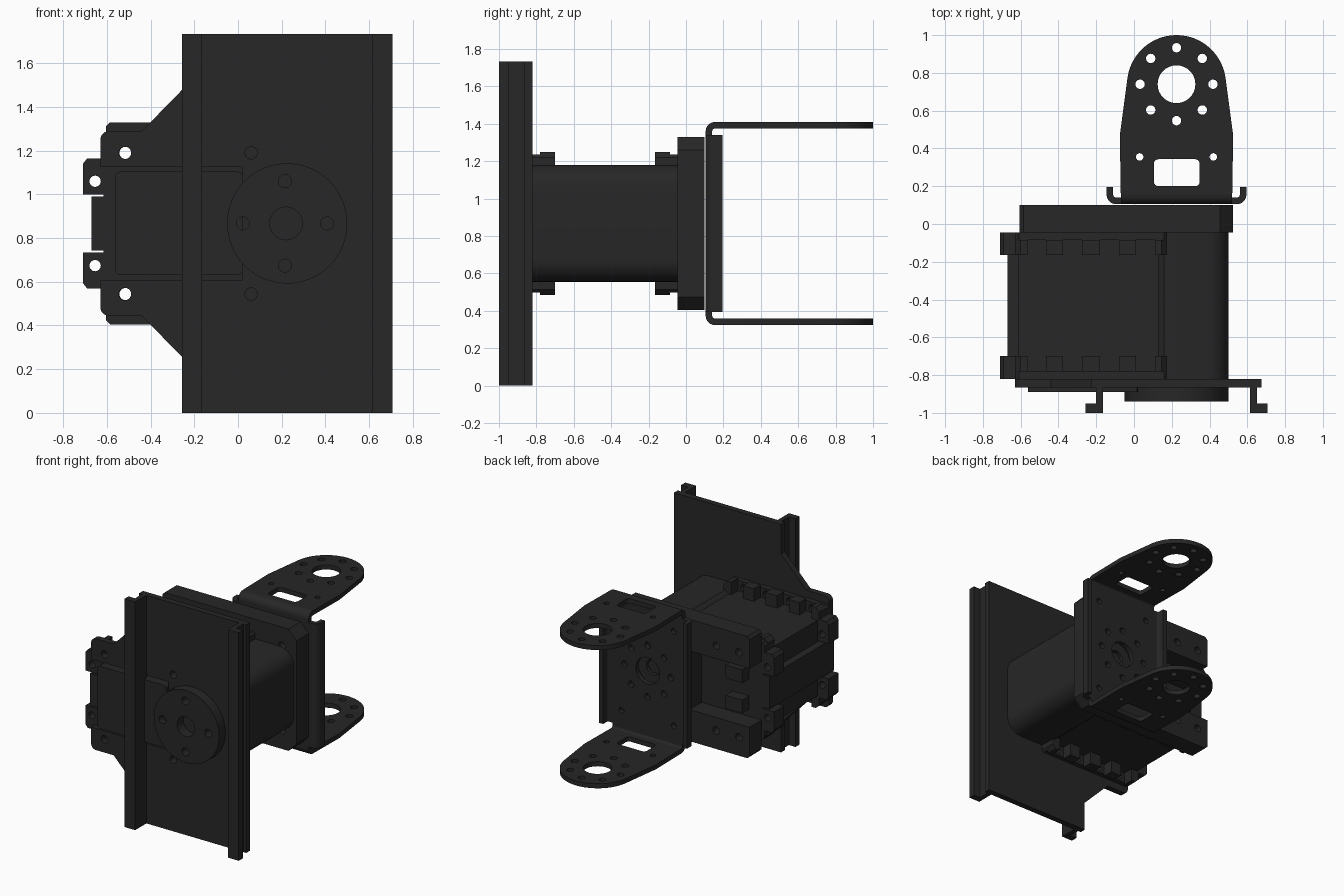
import bpy, bmesh
from math import sin, cos, pi
from mathutils import Matrix, Vector

if "Cube" in bpy.data.objects:
    bpy.data.objects.remove(bpy.data.objects["Cube"])

CZ = 0.867          # mid height, everything mirrors about it
CX = 0.225          # turning axis
H = 2 * CZ
mat = bpy.data.materials.new("dark_grey")
mat.diffuse_color = (0.02, 0.02, 0.02, 1)
mat.use_nodes = True
mat.node_tree.nodes["Principled BSDF"].inputs["Base Color"].default_value = mat.diffuse_color
PLANES = {  # columns: where local x, y and the extrusion direction go
    'xy': Matrix(((1, 0, 0), (0, 1, 0), (0, 0, 1))),
    'xz': Matrix(((1, 0, 0), (0, 0, -1), (0, 1, 0))),
    'yz': Matrix(((0, 0, 1), (1, 0, 0), (0, 1, 0))),
}


def fillet(pts):
    """Outline of (x, y[, radius]) points with rounded corners."""
    out = []
    for i, p in enumerate(pts):
        v = Vector(p[:2])
        if len(p) < 3:
            out.append(v)
            continue
        a = Vector(pts[i - 1][:2]) - v
        b = Vector(pts[(i + 1) % len(pts)][:2]) - v
        a, b = v + a.normalized() * p[2], v + b.normalized() * p[2]
        # circular-like arc for right-angled corners
        c = a + b - v
        for k in range(7):
            t = k / 6 * pi / 2
            out.append(c + (a - c) * cos(t) + (b - c) * sin(t))
    return out


def circle(x, y, r, n=24):
    return [(x + r * cos(2 * pi * i / n), y + r * sin(2 * pi * i / n)) for i in range(n)]


def ring(x, y, dist, r, n):
    return [circle(x + dist * cos(2 * pi * i / n), y + dist * sin(2 * pi * i / n), r, 16)
            for i in range(n)]


def rect(x0, x1, y0, y1, r=None):
    e = (r,) if r else ()
    return fillet([(x0, y0) + e, (x1, y0) + e, (x1, y1) + e, (x0, y1) + e])


def flip(pts):
    return [(p[0], H - p[1]) + tuple(p[2:]) for p in pts]


def sym(upper):
    return fillet(upper + flip(upper)[::-1])


def prism(name, plane, lo, hi, outline, holes=()):
    """Flat outline with holes, extruded from lo to hi along the plane's normal."""
    cu = bpy.data.curves.new(name, 'CURVE')
    cu.dimensions = '2D'
    cu.fill_mode = 'BOTH'
    cu.extrude = (hi - lo) / 2
    for loop in [outline, *holes]:
        s = cu.splines.new('POLY')
        s.points.add(len(loop) - 1)
        for q, p in zip(s.points, loop):
            q.co = (p[0], p[1], 0, 1)
        s.use_cyclic_u = True
    tmp = bpy.data.objects.new(name + "_tmp", cu)
    bpy.context.collection.objects.link(tmp)
    dg = bpy.context.evaluated_depsgraph_get()
    me = bpy.data.meshes.new_from_object(tmp.evaluated_get(dg))
    bpy.data.objects.remove(tmp)
    mid = (lo + hi) / 2 * (-1 if plane == 'xz' else 1)
    me.transform(PLANES[plane].to_4x4() @ Matrix.Translation((0, 0, mid)))
    bm = bmesh.new()
    bm.from_mesh(me)
    bmesh.ops.remove_doubles(bm, verts=bm.verts, dist=1e-5)
    bmesh.ops.recalc_face_normals(bm, faces=bm.faces)
    bm.to_mesh(me)
    bm.free()
    me.materials.clear()
    me.materials.append(mat)
    ob = bpy.data.objects.new(name, me)
    bpy.context.collection.objects.link(ob)
    bpy.ops.object.select_all(action='DESELECT')
    ob.select_set(True)
    bpy.context.view_layer.objects.active = ob
    bpy.ops.object.shade_smooth_by_angle(angle=0.6)
    return ob


LUGS = [-0.515, -0.325, -0.13, 0.06]
ZH = (1.19, H - 1.19)

# mounting plate with a notch on the left and two hooked rails
prism("mounting_plate", 'xz', -0.865, -0.82,
      sym([(0.02, 1.125), (-0.63, 1.125), (-0.63, 1.29, 0.04), (-0.44, 1.29),
           (-0.225, 1.51), (-0.225, H), (0.675, H)]),
      [circle(x, z, 0.028) for x in (-0.517, 0.06) for z in ZH])
hook = [(-0.165, -0.865), (-0.165, -1), (-0.256, -1), (-0.256, -0.95), (-0.2, -0.95), (-0.2, -0.865)]
prism("left_rail", 'xy', 0, H, hook)
prism("right_rail", 'xy', 0, H, [(2 * CX - x, y) for x, y in hook])

# motor housing
prism("motor_body", 'xz', -0.82, -0.045,
      sym([(-0.67, 0.99), (-0.615, 0.99), (-0.615, 1.155), (0.13, 1.155),
           (0.16, 1.18), (0.5, 1.18, 0.12)]))
prism("rear_cap", 'xz', -0.89, -0.80, rect(-0.56, 0.02, 0.63, H - 0.63, 0.02))
prism("front_horn", 'xz', -0.94, -0.86, circle(CX, CZ, 0.275, 64),
      [circle(CX - 0.005, CZ, 0.075), *ring(CX - 0.01, CZ, 0.193, 0.03, 4)])

# lug strips with nut pockets, and end tabs, on both ends of the housing
teeth = [(-0.63, 1.22), (-0.60, 1.25)]
for x in LUGS:
    teeth += [(x - 0.05, 1.25), (x - 0.05, 1.155), (x + 0.05, 1.155), (x + 0.05, 1.25)]
teeth += [(0.145, 1.25), (0.175, 1.22), (0.175, 1.1), (-0.59, 1.1), (-0.59, 1.13), (-0.63, 1.13)]
solid = [(-0.63, 1.21), (-0.61, 1.235), (0.16, 1.235), (0.175, 1.22), (0.175, 1.1), (-0.59, 1.1),
         (-0.59, 1.13), (-0.63, 1.13)]
tab = [(-0.69, 1.165), (-0.60, 1.165), (-0.60, 1.0), (-0.71, 1.0), (-0.71, 1.14)]
for end, outer, inner in (("front", (-0.82, -0.78), (-0.78, -0.70)),
                          ("back", (-0.085, -0.045), (-0.165, -0.085))):
    for side, f in (("top", list), ("bottom", flip)):
        z = ZH[0] if side == "top" else ZH[1]
        prism(f"{end}_{side}_lug_face", 'xz', *outer, f(solid),
              [circle(x, z, 0.028, 16) for x in LUGS])
        prism(f"{end}_{side}_lug_teeth", 'xz', *inner, f(teeth))
        zt = 1.06 if side == "top" else H - 1.06
        prism(f"{end}_{side}_end_tab", 'xz', min(outer + inner), max(outer + inner), f(tab),
              [circle(-0.654, zt, 0.026, 16)])

# spacer frame between housing and hinge, open on the left
prism("spacer_frame", 'xz', -0.045, 0.1,
      sym([(-0.1, 1.09), (-0.605, 1.09), (-0.605, 1.31), (-0.585, 1.33), (0.455, 1.33), (0.525, 1.26)]),
      [circle(CX, CZ, 0.15)] + [circle(x, z, 0.028, 16) for x in LUGS[:2] + [0.4] for z in ZH])
prism("back_horn", 'xz', -0.05, 0.07, circle(CX, CZ, 0.13, 32), [circle(CX, CZ, 0.06)])
prism("horn_screw", 'xz', -0.05, 0.05, circle(CX, CZ, 0.06, 6))
for z in (0.70, 0.93):
    prism("cable_socket", 'xz', -0.05, 0.04, rect(-0.5, -0.36, z, z + 0.1))

# U hinge: cross shaped base
half = [(-0.095, 1.34), (-0.07, 1.34), (-0.07, 1.36), (0.52, 1.36), (0.52, 1.34), (0.545, 1.34)]
holes = [circle(CX, CZ, 0.1, 32), *ring(CX, CZ, 0.195, 0.024, 8)]
holes += [circle(CX + sx * 0.22, CZ + sz * 0.36, 0.022, 16) for sx in (-1, 1) for sz in (-1, 1)]
prism("hinge_base", 'xz', 0.105, 0.14, sym(half), holes)

# bent side lips
arc = [(k / 6) * pi / 2 for k in range(7)]
lip = [(-0.095 - 0.05 * sin(a), 0.155 - 0.05 * cos(a)) for a in arc] + [(-0.145, 0.195), (-0.11, 0.195)]
lip += [(-0.095 - 0.015 * sin(a), 0.155 - 0.015 * cos(a)) for a in arc[::-1]]
prism("left_lip", 'xy', H - 1.34, 1.34, lip)
prism("right_lip", 'xy', H - 1.34, 1.34, [(2 * CX - x, y) for x, y in lip])

# bends and rounded arms
bend = [(0.155 - 0.05 * cos(a), 1.36 + 0.05 * sin(a)) for a in arc]
bend += [(0.155 - 0.015 * cos(a), 1.36 + 0.015 * sin(a)) for a in arc[::-1]]
arm = [(-0.07, 0.155), (0.52, 0.155), (0.525, 0.47)]
arm += [(CX + 0.262 * cos(t), 0.738 + 0.262 * sin(t)) for t in [0.1 + (pi - 0.2) * i / 32 for i in range(33)]]
arm += [(-0.075, 0.47)]
arm_holes = [circle(CX, 0.74, 0.1, 32), *ring(CX, 0.74, 0.193, 0.025, 8),
             circle(0.03, 0.355, 0.02, 16), circle(0.42, 0.355, 0.02, 16),
             rect(0.105, 0.348, 0.2, 0.343, 0.025)]
prism("top_bend", 'yz', -0.07, 0.52, bend)
prism("bottom_bend", 'yz', -0.07, 0.52, flip(bend))
prism("top_arm", 'xy', 1.375, 1.41, arm, arm_holes)
prism("bottom_arm", 'xy', H - 1.41, H - 1.375, arm, arm_holes)
